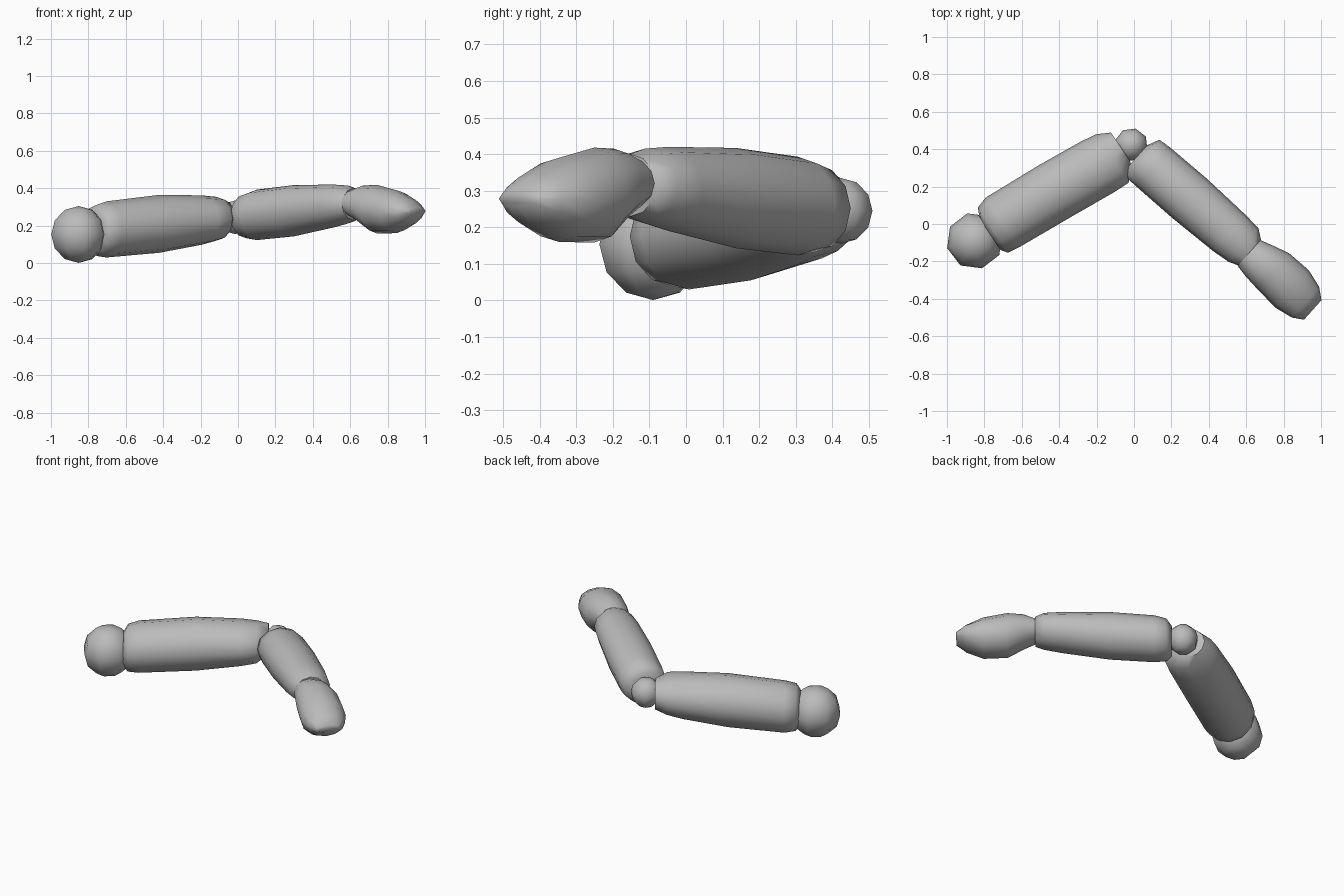
import bpy, bmesh, math
from mathutils import Vector, Matrix

cube = bpy.data.objects.get("Cube")
if cube:
    bpy.data.objects.remove(cube, do_unlink=True)

grey = bpy.data.materials.new("plain grey")
grey.use_nodes = True
COLOUR = (0.5, 0.5, 0.5, 1)
grey.diffuse_color = COLOUR
grey.node_tree.nodes["Principled BSDF"].inputs["Base Color"].default_value = COLOUR

SIDES = 12


def finish(name, bm):
    bmesh.ops.recalc_face_normals(bm, faces=bm.faces)
    mesh = bpy.data.meshes.new(name)
    bm.to_mesh(mesh)
    bm.free()
    mesh.materials.append(grey)
    obj = bpy.data.objects.new(name, mesh)
    bpy.context.collection.objects.link(obj)
    bpy.ops.object.select_all(action='DESELECT')
    obj.select_set(True)
    bpy.context.view_layer.objects.active = obj
    bpy.ops.object.shade_smooth_by_angle(angle=math.radians(60))
    return obj


def limb(name, start, end, stations):
    """Loft ellipses; station = distance, sideways shift, height, half width, half height."""
    start = Vector(start)
    along = (Vector(end) - start).normalized()
    side = Vector((-along.y, along.x))
    bm = bmesh.new()
    rings = []
    for dist, shift, z, wide, tall in stations:
        ring = []
        for i in range(SIDES):
            a = math.tau * i / SIDES
            p = start + along * dist + side * (shift + wide * math.cos(a))
            ring.append(bm.verts.new((p.x, p.y, z + tall * math.sin(a))))
        rings.append(ring)
    for r, s in zip(rings, rings[1:]):
        for i in range(SIDES):
            j = (i + 1) % SIDES
            bm.faces.new((r[i], r[j], s[j], s[i]))
    bm.faces.new(rings[0])
    bm.faces.new(rings[-1])
    return finish(name, bm)


def ball(name, centre, radius, turn):
    bm = bmesh.new()
    place = Matrix.Translation(centre) @ Matrix.Rotation(math.radians(turn), 4, 'Z')
    bmesh.ops.create_uvsphere(bm, u_segments=8, v_segments=6, radius=radius, matrix=place)
    return finish(name, bm)


# Joints
ball("shoulder_ball", (-0.852, -0.09, 0.153), 0.152, 15)
ball("elbow_ball", (-0.015, 0.423, 0.245), 0.09, 30)

# Upper arm
limb("upper_arm", (-0.77, -0.055), (-0.07, 0.41), [
    (0, 0, 0.175, 0.10, 0.10),
    (0.025, 0.01, 0.175, 0.145, 0.137),
    (0.09, 0.016, 0.18, 0.16, 0.15),
    (0.42, 0, 0.21, 0.163, 0.155),
    (0.68, -0.018, 0.23, 0.162, 0.132),
    (0.77, -0.025, 0.237, 0.156, 0.117),
    (0.84, 0, 0.245, 0.095, 0.09)])

# Forearm
limb("forearm", (0.025, 0.37), (0.615, -0.155), [
    (0, -0.01, 0.25, 0.08, 0.09),
    (0.03, 0, 0.252, 0.134, 0.12),
    (0.1, 0.003, 0.258, 0.138, 0.135),
    (0.36, 0.007, 0.28, 0.14, 0.137),
    (0.64, 0.01, 0.305, 0.13, 0.115),
    (0.74, 0.012, 0.313, 0.12, 0.102),
    (0.79, 0.004, 0.315, 0.092, 0.085)])

# Hand, flattening to a rounded edge
limb("hand", (0.615, -0.155), (0.945, -0.45), [
    (0, 0, 0.32, 0.092, 0.07),
    (0.07, 0.005, 0.315, 0.11, 0.1),
    (0.16, 0.014, 0.288, 0.128, 0.13),
    (0.3, 0.01, 0.275, 0.134, 0.115),
    (0.4, 0.005, 0.275, 0.11, 0.07),
    (0.457, 0, 0.278, 0.07, 0.022)])
